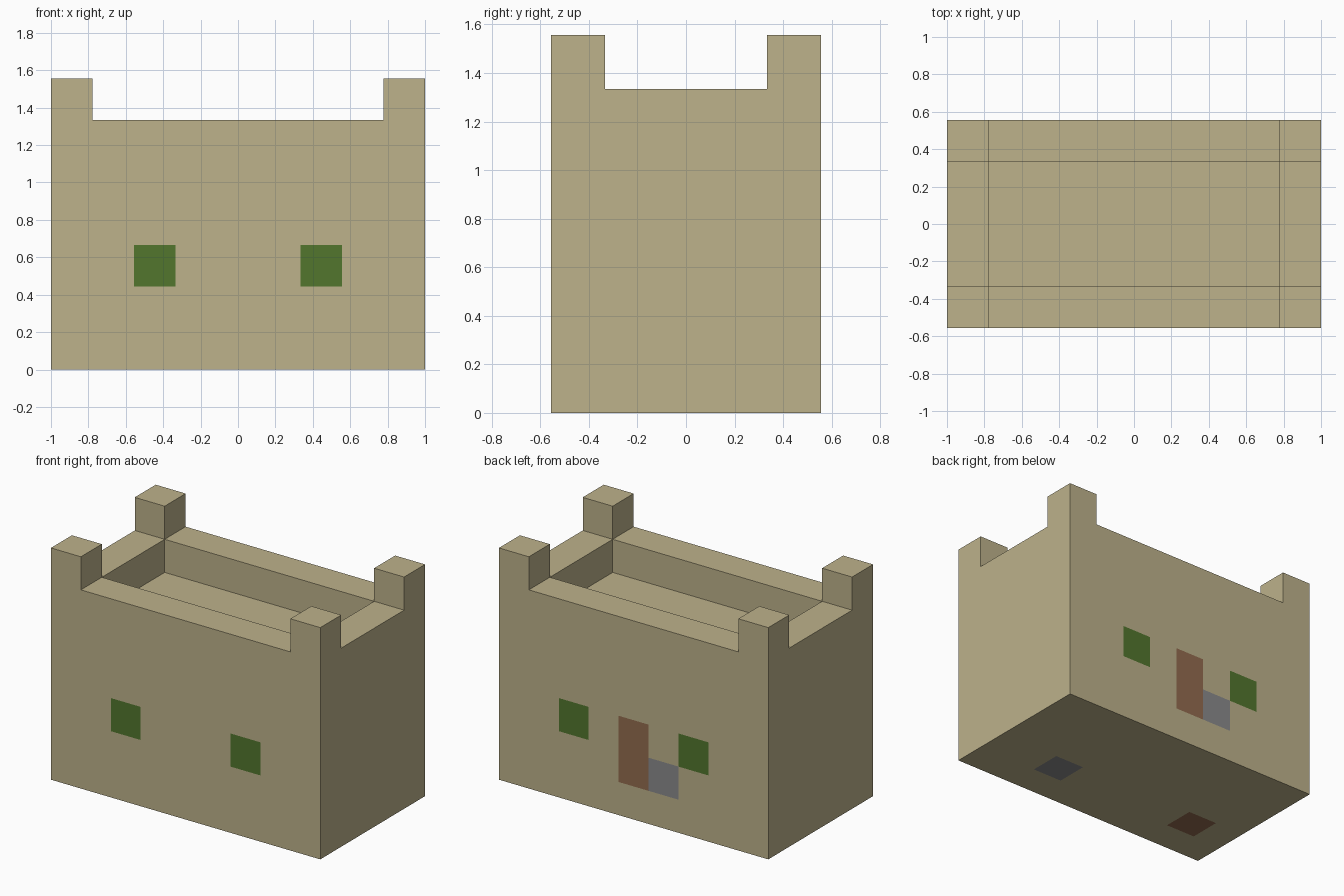
import bpy
import bmesh
from mathutils import Vector

U = 2 / 9                      # one block
WIDE, DEEP, KEEP = 9, 5, 5     # blocks across, deep, and up to the roof floor


def material(name, rgb):
    """Flat material from an sRGB 0-255 colour."""
    linear = []
    for v in rgb:
        c = v / 255
        linear.append(c / 12.92 if c <= 0.04045 else ((c + 0.055) / 1.055) ** 2.4)
    mat = bpy.data.materials.new(name)
    mat.use_nodes = True
    mat.diffuse_color = (*linear, 1)
    bsdf = next(n for n in mat.node_tree.nodes if n.type == 'BSDF_PRINCIPLED')
    bsdf.inputs["Base Color"].default_value = (*linear, 1)
    return mat


def cut(bm, axis, position):
    """Slice the whole mesh square to an axis."""
    normal = Vector((0, 0, 0))
    normal[axis] = 1
    bmesh.ops.bisect_plane(bm, geom=bm.verts[:] + bm.edges[:] + bm.faces[:],
                           plane_co=normal * position, plane_no=normal)


def raise_faces(bm, faces, height):
    """Extrude faces straight up."""
    out = bmesh.ops.extrude_face_region(bm, geom=faces)["geom"]
    verts = [g for g in out if isinstance(g, bmesh.types.BMVert)]
    bmesh.ops.translate(bm, vec=(0, 0, height), verts=verts)


def top_faces(bm, level, rule):
    """Upward faces at a level whose centre passes the rule."""
    found = []
    for f in bm.faces:
        c = f.calc_center_median()
        if f.normal.z > 0.9 and abs(c.z - level) < 0.01:
            if rule(abs(c.x) > WIDE / 2 - 1, abs(c.y) > DEEP / 2 - 1):
                found.append(f)
    return found


cube = bpy.data.objects.get("Cube")
if cube:
    bpy.data.objects.remove(cube, do_unlink=True)

SAND, GREEN, BROWN, GREY = range(4)
materials = [material("sandstone", (189, 178, 139)),
             material("window_green", (82, 118, 45)),
             material("door_brown", (147, 108, 79)),
             material("step_grey", (138, 138, 140))]

# Solid keep, modelled in block units
bm = bmesh.new()
bmesh.ops.create_cube(bm, size=1)
bmesh.ops.scale(bm, vec=(WIDE, DEEP, KEEP), verts=bm.verts)
bmesh.ops.translate(bm, vec=(0, 0, KEEP / 2), verts=bm.verts)

# Block lines that outline the walls and painted panels
for axis, count, start in ((0, WIDE, -WIDE / 2), (1, DEEP, -DEEP / 2), (2, KEEP, 0)):
    for i in range(1, count):
        cut(bm, axis, start + i)
bm.normal_update()

# Parapet ring around the roof, then a tower on each corner
raise_faces(bm, top_faces(bm, KEEP, lambda side, end: side or end), 1)
bm.normal_update()
raise_faces(bm, top_faces(bm, KEEP + 1, lambda side, end: side and end), 1)
bmesh.ops.recalc_face_normals(bm, faces=bm.faces)

# Panels: facing direction, block centre, colour
FRONT, BACK, BELOW = Vector((0, -1, 0)), Vector((0, 1, 0)), Vector((0, 0, -1))
panels = [(BACK, (0, 2.5, 1.5), BROWN), (BACK, (0, 2.5, 2.5), BROWN),  # door
          (BACK, (-1, 2.5, 1.5), GREY),                                # step
          (BELOW, (2, -1, 0), GREY), (BELOW, (-3, -1, 0), BROWN)]      # underside
for x in (-2, 2):                                                      # windows
    panels += [(FRONT, (x, -2.5, 2.5), GREEN), (BACK, (x, 2.5, 2.5), GREEN)]

for face in bm.faces:
    centre = face.calc_center_median()
    for facing, spot, colour in panels:
        if face.normal.dot(facing) > 0.9 and (centre - Vector(spot)).length < 0.1:
            face.material_index = colour

# Scale blocks to final size
bmesh.ops.scale(bm, vec=(U, U, U), verts=bm.verts)
mesh = bpy.data.meshes.new("castle_keep")
bm.to_mesh(mesh)
bm.free()
for mat in materials:
    mesh.materials.append(mat)
keep = bpy.data.objects.new("castle_keep", mesh)
bpy.context.collection.objects.link(keep)
